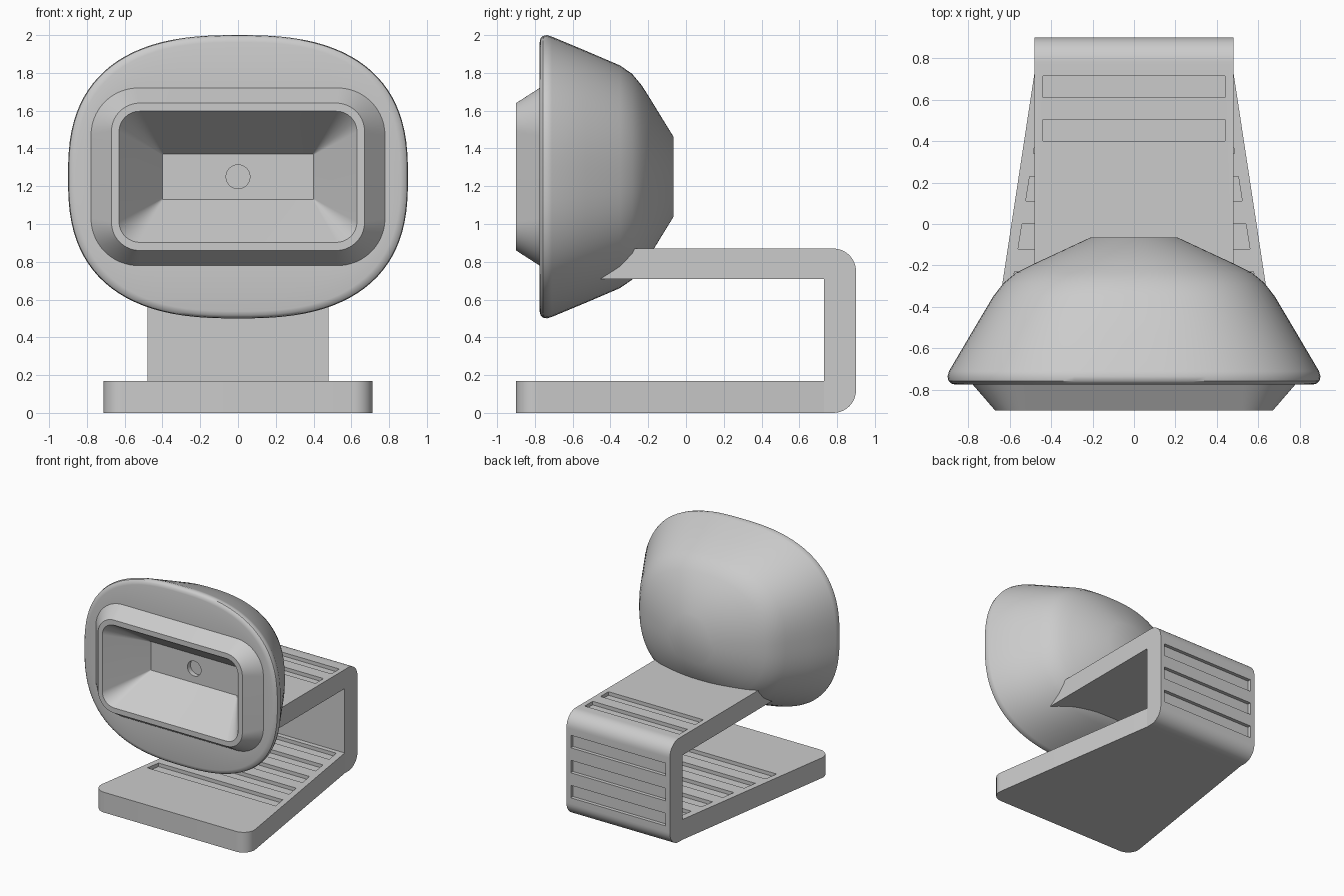
import bpy
import bmesh
from math import cos, sin, pi, radians, copysign

if "Cube" in bpy.data.objects:
    bpy.data.objects.remove(bpy.data.objects["Cube"], do_unlink=True)

grey = bpy.data.materials.new("plain grey")
grey.use_nodes = True
colour = (0.6, 0.6, 0.6, 1)
grey.diffuse_color = colour
grey.node_tree.nodes["Principled BSDF"].inputs["Base Color"].default_value = colour


def finish(name, bm):
    """Turn a bmesh into a named grey object."""
    bmesh.ops.recalc_face_normals(bm, faces=bm.faces)
    mesh = bpy.data.meshes.new(name)
    bm.to_mesh(mesh)
    bm.free()
    mesh.materials.append(grey)
    obj = bpy.data.objects.new(name, mesh)
    bpy.context.collection.objects.link(obj)
    return obj


def activate(obj):
    bpy.ops.object.select_all(action='DESELECT')
    obj.select_set(True)
    bpy.context.view_layer.objects.active = obj


def smooth(obj):
    activate(obj)
    bpy.ops.object.shade_smooth_by_angle(angle=radians(35))


def add_prism(bm, outline, axis, lo, hi):
    """Extrude an outline: (y, z) along x, or (x, y) along z."""
    def place(p, d):
        return (d, p[0], p[1]) if axis == 'x' else (p[0], p[1], d)
    a = [bm.verts.new(place(p, lo)) for p in outline]
    b = [bm.verts.new(place(p, hi)) for p in outline]
    bm.faces.new(a)
    bm.faces.new(b)
    for i in range(len(a)):
        j = (i + 1) % len(a)
        bm.faces.new((a[i], a[j], b[j], b[i]))


def arc(cx, cy, r, start, end, steps=10):
    angles = [radians(start + (end - start) * i / steps) for i in range(steps + 1)]
    return [(cx + r * cos(t), cy + r * sin(t)) for t in angles]


def cut(obj, cutter_bm):
    """Cut the grooves and discard the cutter."""
    cutter = finish("groove_cutter", cutter_bm)
    cutter.hide_render = True
    activate(obj)
    mod = obj.modifiers.new("grooves", 'BOOLEAN')
    mod.operation = 'DIFFERENCE'
    mod.solver = 'EXACT'
    mod.object = cutter
    bpy.ops.object.modifier_apply(modifier=mod.name)
    bpy.data.objects.remove(cutter, do_unlink=True)


# Head: one loft from the back of the shell, round the bezel, into the recess
CORNER = 24
CENTRE_Z = 1.25


def oval(y, hx, hz, n=2.0):
    pts = []
    for i in range(4 * CORNER):
        t = (i + 0.5) * pi / (2 * CORNER)
        c, s = cos(t), sin(t)
        pts.append((hx * copysign(abs(c) ** (2 / n), c), y,
                    CENTRE_Z + hz * copysign(abs(s) ** (2 / n), s)))
    return pts


def rounded_rect(y, hx, hz, r):
    pts = []
    for k, (sx, sz) in enumerate([(1, 1), (-1, 1), (-1, -1), (1, -1)]):
        for px, pz in arc(sx * (hx - r), sz * (hz - r), r, 90 * k, 90 * k + 90, CORNER - 1):
            pts.append((px, y, CENTRE_Z + pz))
    return pts


rings = [
    oval(-0.065, 0.21, 0.21, 2.0),
    oval(-0.2, 0.5, 0.43, 2.25),
    oval(-0.235, 0.57, 0.485, 2.35),
    oval(-0.285, 0.63, 0.545, 2.45),
    oval(-0.35, 0.68, 0.59, 2.5),
    oval(-0.53, 0.787, 0.667, 2.55),
    oval(-0.71, 0.893, 0.742, 2.6),
    oval(-0.735, 0.9, 0.75, 2.6),
    oval(-0.757, 0.896, 0.746, 2.6),
    oval(-0.77, 0.882, 0.733, 2.6),
    oval(-0.775, 0.86, 0.712, 2.6),
    rounded_rect(-0.775, 0.778, 0.47, 0.25),
    rounded_rect(-0.9, 0.67, 0.39, 0.15),
    rounded_rect(-0.9, 0.63, 0.347, 0.11),
    rounded_rect(-0.58, 0.4, 0.12, 0.004),
    oval(-0.58, 0.063, 0.063),
    oval(-0.54, 0.063, 0.063),
]
bm = bmesh.new()
loops = [[bm.verts.new(p) for p in ring] for ring in rings]
for a, b in zip(loops, loops[1:]):
    for i in range(len(a)):
        j = (i + 1) % len(a)
        bm.faces.new((a[i], a[j], b[j], b[i]))
bm.faces.new(loops[0])
bm.faces.new(loops[-1])
smooth(finish("head_shell", bm))

# Bracket: upright back wall and the arm that runs into the head
WIDTH = 0.48
bm = bmesh.new()
profile = [(0.73, 0), *arc(0.78, 0.12, 0.12, -90, 0), *arc(0.78, 0.75, 0.12, 0, 90),
           (-0.5, 0.87), (-0.5, 0.71), (0.73, 0.71)]
add_prism(bm, profile, 'x', -WIDTH, WIDTH)
bracket = finish("bracket", bm)

DEPTH = 0.03
SLOT = 0.44
bm = bmesh.new()
for y in (0.4, 0.61):
    add_prism(bm, [(y, 0.87 - DEPTH), (y + 0.105, 0.87 - DEPTH),
                   (y + 0.105, 1), (y, 1)], 'x', -SLOT, SLOT)
for z in (0.17, 0.38, 0.59):
    add_prism(bm, [(0.9 - DEPTH, z), (1, z), (1, z + 0.105),
                   (0.9 - DEPTH, z + 0.105)], 'x', -SLOT, SLOT)
cut(bracket, bm)
smooth(bracket)

# Base plate: tapers to the back wall, rounded front corners
bm = bmesh.new()
right = arc(0.612, -0.8, 0.1, -90, 8) + [(WIDTH, 0.73)]
outline = right + [(-x, y) for x, y in reversed(right)]
add_prism(bm, outline, 'z', 0, 0.17)
base = finish("base_plate", bm)

bm = bmesh.new()
for k in range(5):
    y0 = -0.35 + 0.23 * k
    y1 = y0 + 0.12
    x0, x1 = (0.54 - 0.16 * y for y in (y0, y1))
    add_prism(bm, [(-x0, y0), (x0, y0), (x1, y1), (-x1, y1)], 'z', 0.17 - DEPTH, 0.3)
cut(base, bm)
smooth(base)
